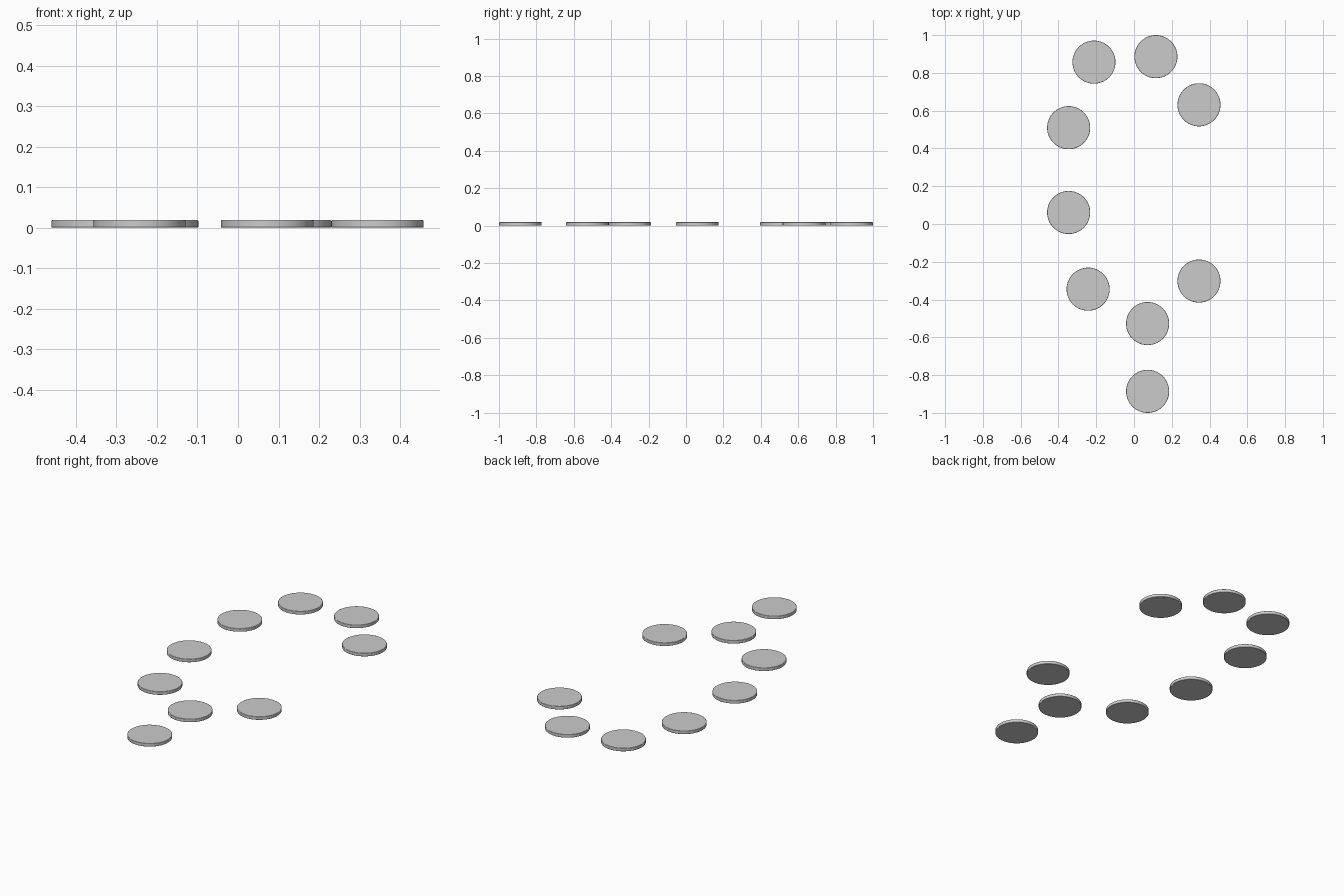
import bpy

if "Cube" in bpy.data.objects:
    bpy.data.objects.remove(bpy.data.objects["Cube"])

RADIUS = 0.114
HEIGHT = 0.0185

# Disc centres (x, y), tracing a winding path of flat round pads
CENTRES = [
    (0.344, 0.631), (0.116, 0.886), (-0.212, 0.857),
    (-0.346, 0.510), (-0.346, 0.061), (-0.243, -0.345),
    (0.072, -0.527), (0.344, -0.302), (0.072, -0.886),
]


def add_disc(index, x, y):
    bpy.ops.mesh.primitive_cylinder_add(
        vertices=64, radius=RADIUS, depth=HEIGHT, location=(x, y, HEIGHT / 2))
    disc = bpy.context.object
    disc.name = f"stepping_disc_{index}"
    # Slightly softened rim
    bevel = disc.modifiers.new("soft_rim", 'BEVEL')
    bevel.width = 0.002
    bevel.segments = 2
    bevel.limit_method = 'ANGLE'
    bpy.ops.object.shade_smooth_by_angle()


# Round pads
for i, (x, y) in enumerate(CENTRES, 1):
    add_disc(i, x, y)
